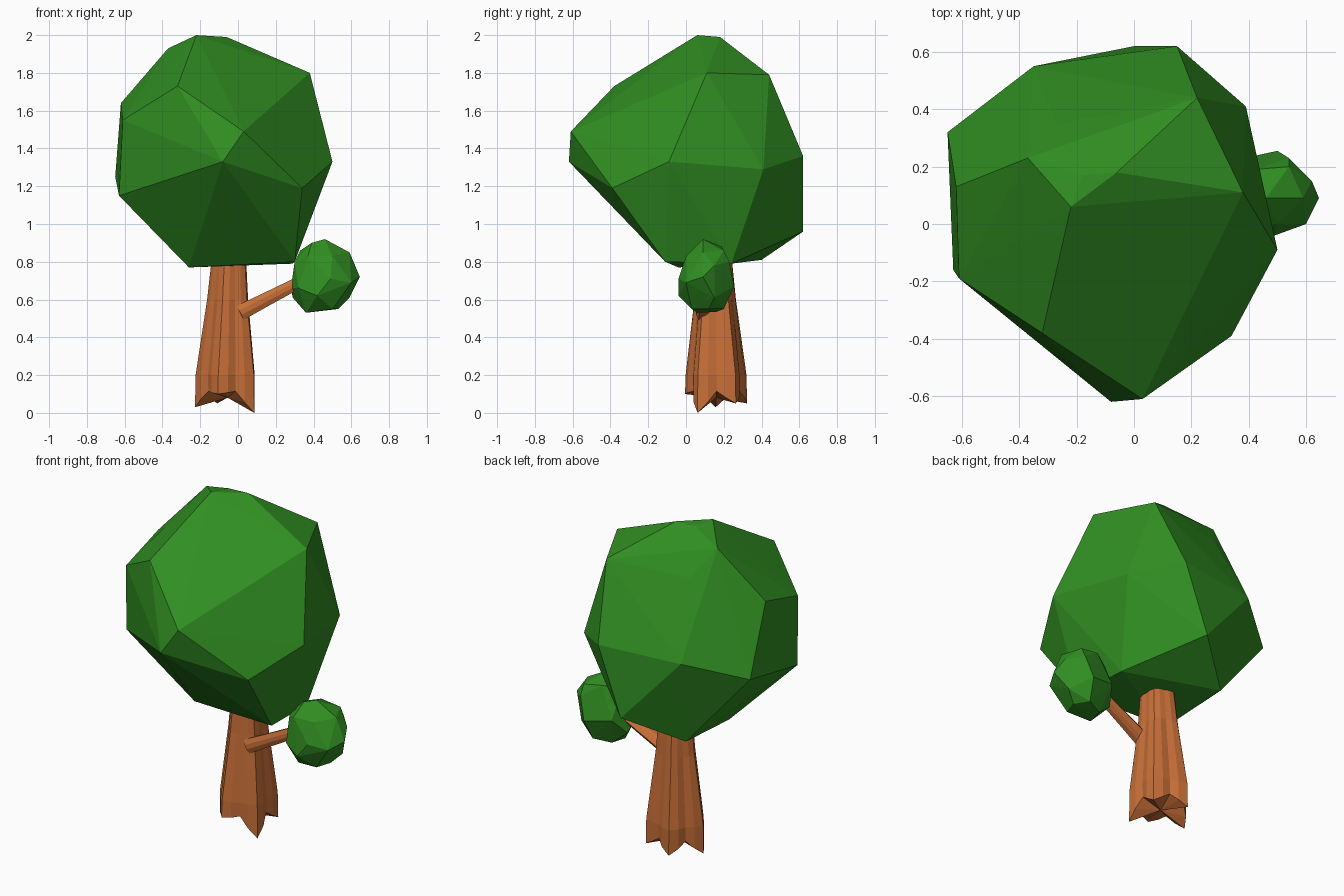
import bpy, bmesh, math
from mathutils import Vector

if "Cube" in bpy.data.objects:
    bpy.data.objects.remove(bpy.data.objects["Cube"])


def material(name, color):
    m = bpy.data.materials.new(name)
    m.diffuse_color = (*color, 1)
    m.use_nodes = True
    m.node_tree.nodes["Principled BSDF"].inputs["Base Color"].default_value = m.diffuse_color
    return m


LEAF = material("leaf_green", (0.03, 0.27, 0.016))
BARK = material("bark_brown", (0.58, 0.16, 0.04))


def finish(name, bm, mat):
    bmesh.ops.recalc_face_normals(bm, faces=bm.faces[:])
    me = bpy.data.meshes.new(name)
    bm.to_mesh(me)
    bm.free()
    me.materials.append(mat)
    ob = bpy.data.objects.new(name, me)
    bpy.context.collection.objects.link(ob)
    return ob


def faceted_crown(name, points):
    """Low-poly foliage: the convex hull around a few corner points."""
    bm = bmesh.new()
    for p in points:
        bm.verts.new(p)
    res = bmesh.ops.convex_hull(bm, input=bm.verts[:])
    loose = {g for g in res["geom_interior"] + res["geom_unused"]
             if isinstance(g, bmesh.types.BMVert)}
    bmesh.ops.delete(bm, geom=list(loose), context='VERTS')
    return finish(name, bm, LEAF)


def loft(name, rings):
    """Skin a stack of equally sized rings and close both ends."""
    bm = bmesh.new()
    vs = [[bm.verts.new(p) for p in r] for r in rings]
    n = len(vs[0])
    for a, b in zip(vs, vs[1:]):
        for i in range(n):
            j = (i + 1) % n
            bm.faces.new((a[i], a[j], b[j], b[i]))
    for ring in (vs[0], vs[-1]):
        c = bm.verts.new(sum((v.co for v in ring), Vector()) / n)
        for i in range(n):
            bm.faces.new((ring[i], ring[(i + 1) % n], c))
    return finish(name, bm, BARK)


# Large crown
faceted_crown("main_crown", [
    (-.22, .06, 2.0), (-.18, .17, 1.99), (-.06, .18, 1.99), (.38, .11, 1.80),
    (-.37, .23, 1.93), (-.27, .35, 1.77), (.22, .44, 1.79), (-.32, -.38, 1.73),
    (.50, -.09, 1.33), (.34, -.39, 1.19), (.03, -.61, 1.49), (-.08, -.62, 1.33),
    (-.61, -.19, 1.55), (-.63, -.16, 1.15), (-.62, .13, 1.64), (-.65, .32, 1.25),
    (-.35, .55, 1.35), (.15, .62, 1.36), (.0, .62, .96), (.39, .41, 1.29),
    (.30, -.11, .80), (.29, .24, .79), (-.26, -.04, .77), (-.28, .40, .81),
])

# Small crown on the side branch
faceted_crown("side_crown", [
    (.46, .09, .92), (.39, .07, .90), (.42, .19, .88), (.54, .20, .86),
    (.59, .09, .85), (.33, .14, .86), (.30, .06, .80), (.37, .0, .83),
    (.50, .0, .83), (.62, .15, .78), (.645, .09, .72), (.60, .0, .69),
    (.49, -.04, .71), (.42, -.04, .62), (.32, .0, .66), (.28, .10, .66),
    (.34, .22, .70), (.50, .255, .67), (.54, .23, .80), (.29, .14, .61),
    (.36, .06, .53), (.38, .16, .535), (.53, .12, .55), (.50, .03, .55),
    (.48, .20, .55), (.59, .15, .61),
])

# Trunk: five fluted roots with a ragged foot
SIDES, LOBES = 20, 5
ROOT_Z = [0.0, .05, .05, .03, .10]


def trunk_ring(cx, cy, z, r, flute, ragged=False):
    ring = []
    for i in range(SIDES):
        t = math.radians(-35) + math.tau * i / SIDES
        wave = math.cos(LOBES * (t - math.radians(-35)))
        rr = r * (1 + flute * wave)
        zz = z
        if ragged:
            tip = ROOT_Z[round(i * LOBES / SIDES) % LOBES]
            zz = tip + (.115 - tip) * (1 - wave) / 2
        ring.append((cx + rr * math.cos(t), cy + rr * math.sin(t), zz))
    return ring


loft("trunk", [
    trunk_ring(-.055, .16, 0, .15, .15, True),
    trunk_ring(-.055, .16, .20, .15, .13),
    trunk_ring(-.048, .155, .60, .106, .09),
    trunk_ring(-.04, .15, .95, .08, .05),
])

# Side branch: tapered, three-ridged limb reaching into the small crown
start, end = Vector((.01, .09, .53)), Vector((.36, .11, .71))
turn = (end - start).to_track_quat('Z', 'Y')
rings = []
for f, r in ((0, .042), (.35, .037), (1, .03)):
    ring = []
    for i in range(9):
        t = math.tau * i / 9
        rr = r * (1 + .15 * math.cos(3 * t))
        ring.append(start.lerp(end, f) + turn @ Vector((rr * math.cos(t), rr * math.sin(t), 0)))
    rings.append(ring)
loft("side_branch", rings)
